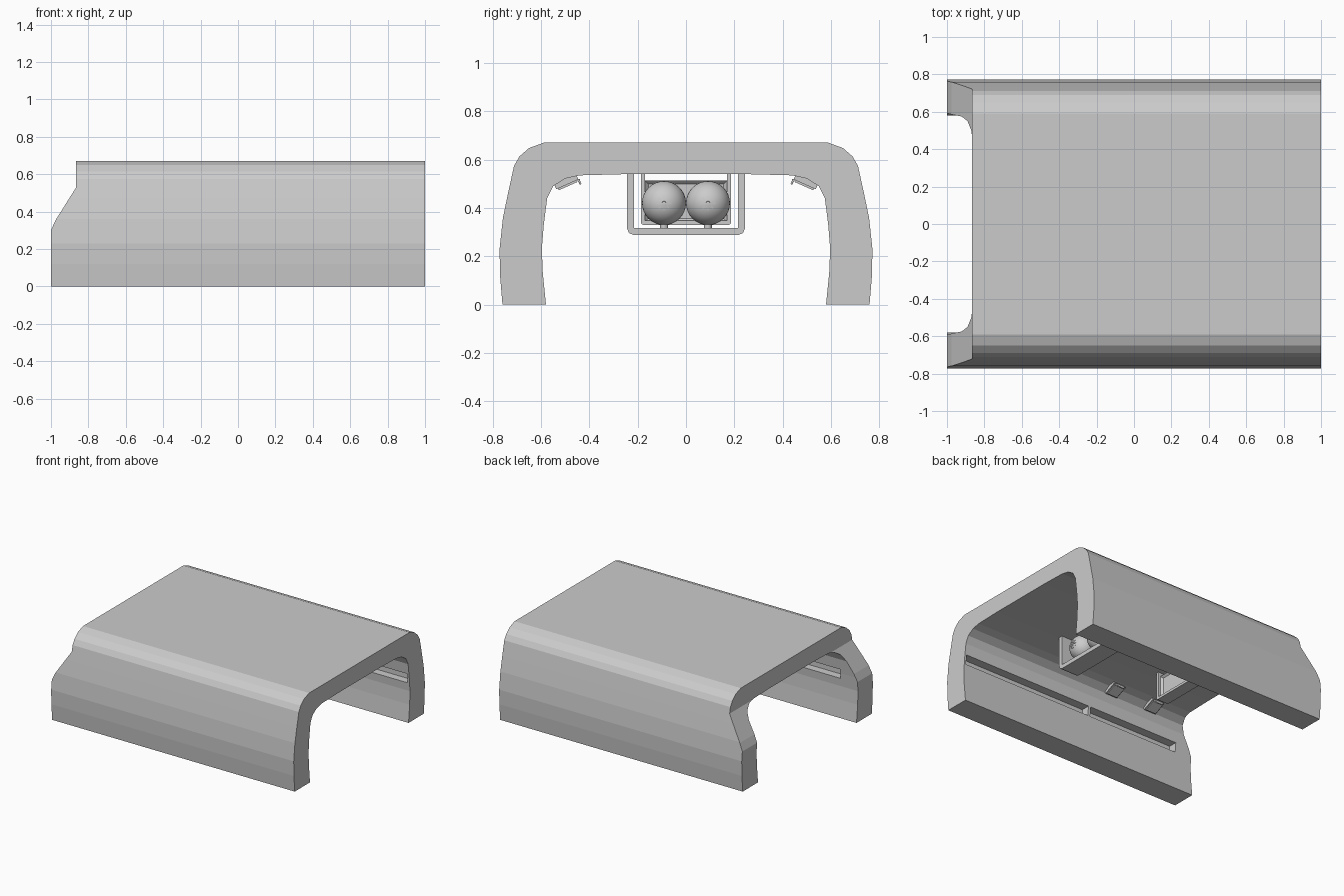
import bpy, bmesh, math
from mathutils import Matrix, Vector

if "Cube" in bpy.data.objects:
    bpy.data.objects.remove(bpy.data.objects["Cube"])

grey = bpy.data.materials.new("light_grey")
grey.diffuse_color = (0.6, 0.6, 0.6, 1)
grey.use_nodes = True
grey.node_tree.nodes["Principled BSDF"].inputs["Base Color"].default_value = grey.diffuse_color


def finish(name, bm):
    bmesh.ops.recalc_face_normals(bm, faces=bm.faces)
    me = bpy.data.meshes.new(name)
    bm.to_mesh(me)
    bm.free()
    me.materials.append(grey)
    ob = bpy.data.objects.new(name, me)
    bpy.context.collection.objects.link(ob)
    return ob


def prism(name, pts, a, b, axis="x"):
    """Extrude a 2D outline: (y, z) along x, or (x, z) along y."""
    bm = bmesh.new()
    place = (lambda p, d: (d, p[0], p[1])) if axis == "x" else (lambda p, d: (p[0], d, p[1]))
    lo = [bm.verts.new(place(p, a)) for p in pts]
    hi = [bm.verts.new(place(p, b)) for p in pts]
    bm.faces.new(lo)
    bm.faces.new(hi[::-1])
    for i in range(len(pts)):
        j = (i + 1) % len(pts)
        bm.faces.new((lo[i], lo[j], hi[j], hi[i]))
    return finish(name, bm)


def box(name, x, y, z):
    return prism(name, [(y[0], z[0]), (y[1], z[0]), (y[1], z[1]), (y[0], z[1])], *x)


def cut(ob, cutters):
    for c in cutters:
        c.hide_render = True
        m = ob.modifiers.new("cut", "BOOLEAN")
        m.operation, m.solver, m.object = "DIFFERENCE", "EXACT", c
    dg = bpy.context.evaluated_depsgraph_get()
    me = bpy.data.meshes.new_from_object(ob.evaluated_get(dg))
    ob.modifiers.clear()
    ob.data = me
    for c in cutters:
        bpy.data.objects.remove(c)


def mirrored(half):
    return half + [(-y, z) for y, z in reversed(half)]


# Arched shell, with a shaped cut at the -x end and long wall recesses
outer = [(0.76, 0), (0.77, 0.12), (0.772, 0.23), (0.758, 0.36), (0.735, 0.47),
         (0.712, 0.575), (0.69, 0.613), (0.65, 0.648), (0.59, 0.67)]
inner = [(0.58, 0), (0.593, 0.13), (0.597, 0.23), (0.589, 0.33), (0.575, 0.44),
         (0.55, 0.49), (0.50, 0.522), (0.44, 0.535), (0.25, 0.54)]
shell = prism("arched_shell", mirrored(outer) + mirrored(inner)[::-1], -1, 1)
cutters = [prism("end_cutter", [(-1.2, 0.3), (-1, 0.3), (-0.975, 0.355), (-0.865, 0.53),
                                (-0.865, 0.9), (-1.2, 0.9)], -1, 1, "y")]
for s in (-1, 1):
    for xr in ((-0.09, 0.985), (-0.86, -0.11)):
        cutters.append(box("recess_cutter", xr, sorted((s * 0.54, s * 0.65)), (0.29, 0.36)))
cut(shell, cutters)


# Hanging U-shaped brackets under the ceiling
def bracket(name, w, z0, t, c, x0, x1):
    out = [(w, 0.545), (w, z0 + c), (w - 0.3 * c, z0 + 0.3 * c), (w - c, z0)]
    ins = [(w - t, 0.545), (w - t, z0 + t)]
    prism(name, mirrored(out) + mirrored(ins)[::-1], x0, x1)


bracket("front_bracket", 0.245, 0.287, 0.03, 0.03, 0.31, 0.455)
bracket("rear_bracket", 0.187, 0.33, 0.018, 0.01, -0.45, -0.357)

# Rear panel with an inset face
bm = bmesh.new()
bmesh.ops.create_cube(bm, size=1, matrix=Matrix.Translation((-0.405, 0, 0.428))
                      @ Matrix.Diagonal((0.06, 0.34, 0.17, 1)))
ends = [f for f in bm.faces if abs(f.normal.x) > 0.9]
bmesh.ops.inset_individual(bm, faces=ends, thickness=0.02, depth=-0.015)
finish("rear_panel", bm)

# Twin balls with feet and small star vents
for s in (-1, 1):
    c = Vector((0.375, s * 0.091, 0.42))
    bm = bmesh.new()
    bmesh.ops.create_uvsphere(bm, u_segments=32, v_segments=20, radius=0.091,
                              matrix=Matrix.Translation(c) @ Matrix.Rotation(math.pi / 2, 4, "Y"))
    for f in bm.faces:
        f.smooth = True
    finish("ball", bm)
    bm = bmesh.new()
    bmesh.ops.create_cone(bm, cap_ends=True, segments=16, radius1=0.016, radius2=0.016, depth=0.04,
                          matrix=Matrix.Translation((c.x, c.y, 0.326)))
    finish("ball_foot", bm)
    bm = bmesh.new()
    for k in range(8):
        m = (Matrix.Translation(c) @ Matrix.Rotation(k * math.pi / 4, 4, "X")
             @ Matrix.Translation((0.087, 0, 0.019)) @ Matrix.Rotation(0.2, 4, "Y").inverted()
             @ Matrix.Diagonal((0.008, 0.006, 0.024, 1)))
        bmesh.ops.create_cube(bm, size=1, matrix=m)
    finish("ball_star", bm)

# Small tilted ceiling fixtures with a recessed, stepped face
for s in (-1, 1):
    for x in (-0.25, -0.59):
        bm = bmesh.new()
        bmesh.ops.create_cube(bm, size=1, matrix=Matrix.Translation((x, s * 0.495, 0.506))
                              @ Matrix.Rotation(-s * math.radians(24), 4, "X")
                              @ Matrix.Diagonal((0.1, 0.1, 0.034, 1)))
        bm.normal_update()
        low = [min(bm.faces, key=lambda f: f.normal.z)]
        bmesh.ops.bevel(bm, geom=list(low[0].edges), offset=0.008, segments=2, affect="EDGES")
        bm.normal_update()
        low = [min(bm.faces, key=lambda f: f.normal.z)]
        bmesh.ops.inset_individual(bm, faces=low, thickness=0.015, depth=0)
        bmesh.ops.inset_individual(bm, faces=low, thickness=0.003, depth=-0.015)
        bmesh.ops.inset_individual(bm, faces=low, thickness=0.012, depth=0)
        bmesh.ops.inset_individual(bm, faces=low, thickness=0.002, depth=0.008)
        finish("ceiling_fixture", bm)
